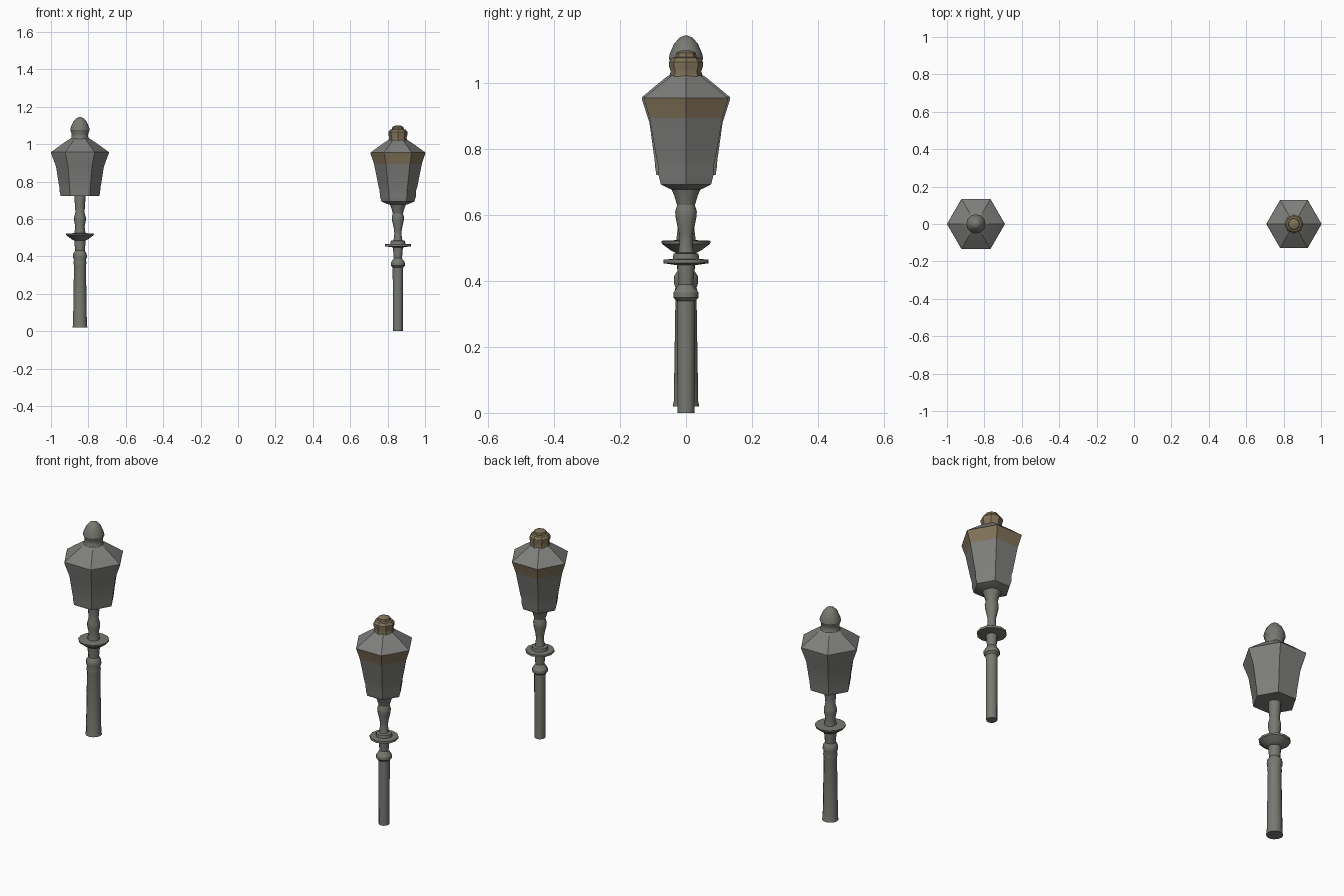
import bpy, bmesh
from math import cos, sin, pi, radians

cube = bpy.data.objects.get("Cube")
if cube:
    bpy.data.objects.remove(cube)


def material(name, rgb):
    m = bpy.data.materials.new(name)
    m.use_nodes = True
    color = (*rgb, 1)
    m.diffuse_color = color
    m.node_tree.nodes["Principled BSDF"].inputs["Base Color"].default_value = color
    return m


iron = material("post_grey", (0.19, 0.19, 0.17))
light_iron = material("lantern_grey", (0.21, 0.21, 0.20))
bronze = material("bronze_tan", (0.22, 0.17, 0.10))


def lathe(name, x, profile, sides, mats, bands=()):
    """Revolve (radius, height) points; faces inside a height band use the second material."""
    bm = bmesh.new()
    rings = []
    for r, z in profile:
        rings.append([bm.verts.new((x + r * cos(2 * pi * i / sides),
                                    r * sin(2 * pi * i / sides), z))
                      for i in range(sides)])
    for low, high in zip(rings, rings[1:]):
        for i in range(sides):
            j = (i + 1) % sides
            bm.faces.new((low[i], low[j], high[j], high[i]))
    bm.faces.new(rings[0][::-1])
    bm.faces.new(rings[-1])
    for f in bm.faces:
        z = f.calc_center_median().z
        f.material_index = int(any(a < z < b for a, b in bands))
    bmesh.ops.recalc_face_normals(bm, faces=bm.faces)
    mesh = bpy.data.meshes.new(name)
    bm.to_mesh(mesh)
    bm.free()
    for m in mats:
        mesh.materials.append(m)
    obj = bpy.data.objects.new(name, mesh)
    bpy.context.collection.objects.link(obj)
    bpy.ops.object.select_all(action='DESELECT')
    obj.select_set(True)
    bpy.context.view_layer.objects.active = obj
    bpy.ops.object.shade_smooth_by_angle(angle=radians(32))
    return obj


# Right lamp: all grey, with a saucer collar and a pointed finial
rx = -0.845
lathe("right_post", rx, [
    (.040, .02), (.037, .035), (.032, .35), (.035, .365), (.032, .38),
    (.037, .395), (.036, .415), (.026, .43), (.031, .49)], 12, [iron])
lathe("right_saucer", rx, [
    (.031, .485), (.045, .492), (.073, .513), (.075, .522), (.030, .524)], 12, [iron])
lathe("right_stem", rx, [
    (.030, .52), (.025, .56), (.031, .59), (.031, .61), (.024, .635),
    (.027, .67), (.030, .725)], 12, [iron])
lathe("right_lantern", rx, [
    (.104, .722), (.108, .745), (.110, .77), (.113, .785), (.128, .88),
    (.154, .95), (.155, .958)], 6, [light_iron])
lathe("right_roof", rx, [
    (.155, .957), (.110, .99), (.070, 1.018), (.050, 1.03)], 6, [light_iron])
lathe("right_finial", rx, [
    (.050, 1.025), (.044, 1.04), (.044, 1.055), (.052, 1.075), (.049, 1.09),
    (.036, 1.12), (.020, 1.138), (.004, 1.145)], 12, [iron])

# Left lamp: slimmer post, flat disc collar, bronze eaves and cap
lx = 0.855
lathe("left_post", lx, [
    (.026, 0), (.028, .34), (.038, .35), (.038, .365), (.030, .377),
    (.022, .39), (.027, .45)], 12, [iron])
lathe("left_disc", lx, [
    (.027, .448), (.069, .454), (.069, .465), (.040, .467), (.038, .483),
    (.025, .486)], 12, [iron])
lathe("left_stem", lx, [
    (.024, .484), (.019, .52), (.021, .545), (.031, .59), (.033, .61),
    (.027, .63), (.036, .66), (.049, .69)], 12, [iron])
lathe("left_lantern", lx, [
    (.050, .677), (.088, .693), (.096, .72), (.098, .755), (.103, .77),
    (.128, .895), (.145, .945), (.148, .955)], 6, [light_iron, bronze], [(.895, .955)])
lathe("left_roof", lx, [
    (.148, .954), (.110, .982), (.070, 1.01), (.050, 1.023)], 6, [light_iron])
lathe("left_cap", lx, [
    (.050, 1.02), (.046, 1.035), (.051, 1.05), (.051, 1.065), (.042, 1.077),
    (.032, 1.08), (.030, 1.092), (.012, 1.10)], 8, [bronze])
